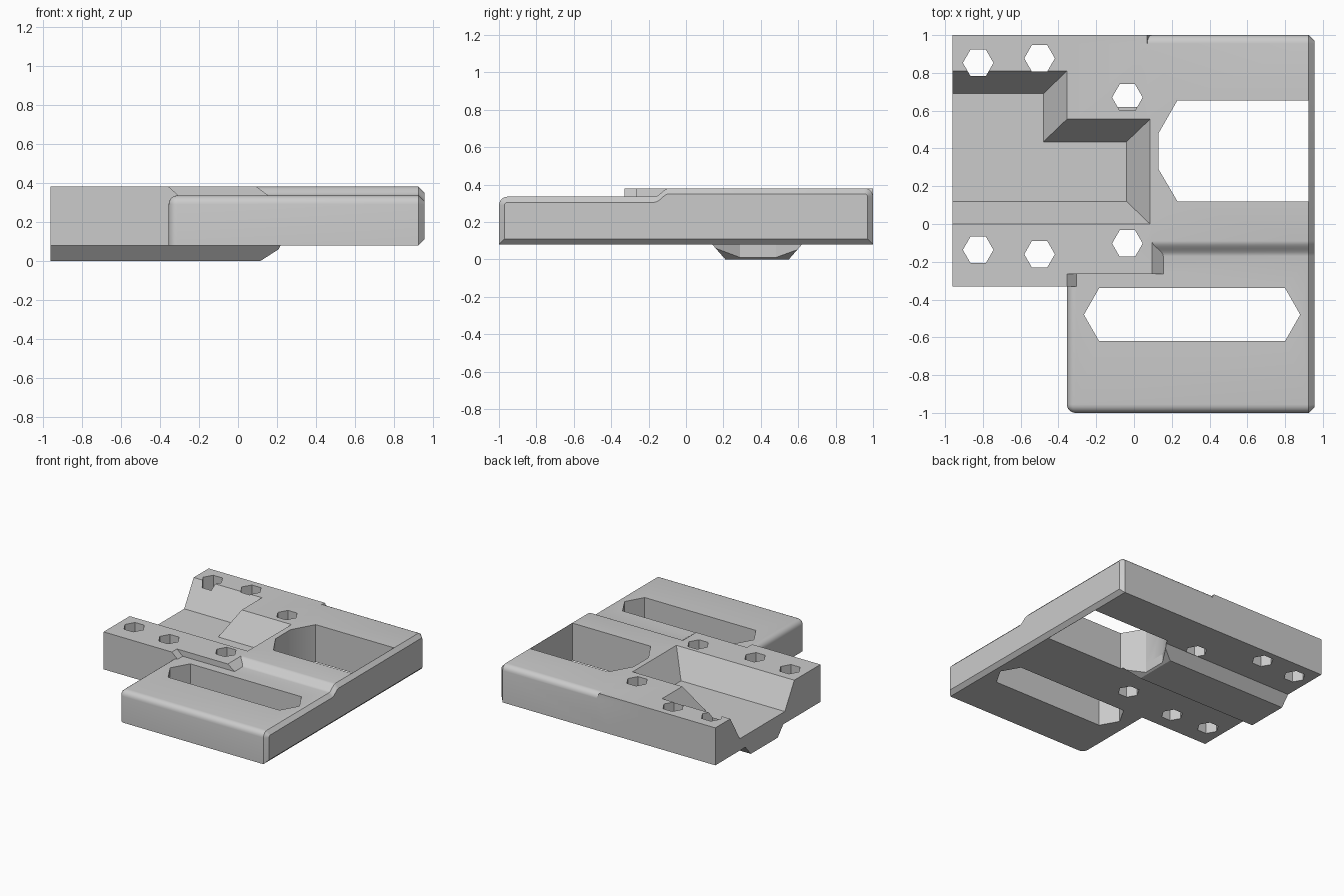
import bpy, bmesh
from math import sin, cos, pi, radians

if "Cube" in bpy.data.objects:
    bpy.data.objects.remove(bpy.data.objects["Cube"])

grey = bpy.data.materials.new("plain_grey")
grey.use_nodes = True
grey.diffuse_color = (0.6, 0.6, 0.6, 1)
grey.node_tree.nodes["Principled BSDF"].inputs["Base Color"].default_value = (0.6, 0.6, 0.6, 1)


def loft(name, rings):
    """Closed solid through rings of equal point count."""
    bm = bmesh.new()
    loops = [[bm.verts.new(p) for p in ring] for ring in rings]
    n = len(loops[0])
    for a, b in zip(loops, loops[1:]):
        for i in range(n):
            j = (i + 1) % n
            bm.faces.new((a[i], a[j], b[j], b[i]))
    bm.faces.new(loops[0])
    bm.faces.new(loops[-1])
    bmesh.ops.recalc_face_normals(bm, faces=bm.faces)
    mesh = bpy.data.meshes.new(name)
    bm.to_mesh(mesh)
    bm.free()
    mesh.materials.append(grey)
    obj = bpy.data.objects.new(name, mesh)
    bpy.context.collection.objects.link(obj)
    return obj


def prism_y(name, xz, lo, hi):
    return loft(name, [[(x, y, z) for x, z in xz] for y in (lo, hi)])


def prism_z(name, xy, lo=-0.3, hi=0.7):
    return loft(name, [[(x, y, z) for x, y in xy] for z in (lo, hi)])


def activate(obj):
    bpy.ops.object.select_all(action="DESELECT")
    obj.select_set(True)
    bpy.context.view_layer.objects.active = obj


def combine(target, tool, operation, keep=False):
    activate(target)
    mod = target.modifiers.new("combine", "BOOLEAN")
    mod.operation = operation
    mod.solver = "EXACT"
    mod.object = tool
    bpy.ops.object.modifier_apply(modifier=mod.name)
    if not keep:
        bpy.data.objects.remove(tool)


BASE, LOW, TOP, FLOOR = 0.08, 0.335, 0.38, 0.175
R, CH = 0.045, 0.03


# Stepped plate: a side section with rounded ends, lofted along x
def section(x, inset, base):
    r = max(R - inset, 0.002)
    arc = [i * pi / 10 for i in range(6)]
    front, back = -1 + inset, 1 - inset
    low, top = LOW - inset, TOP - inset
    pts = [(front, base)]
    pts += [(front + r - r * cos(a), low - r + r * sin(a)) for a in arc]
    for i in range(9):
        t = i / 8
        pts.append((-0.17 + 0.08 * t, low + (top - low) * (1 - cos(pi * t)) / 2))
    pts += [(back - r + r * sin(a), top - r + r * cos(a)) for a in arc]
    pts.append((back, base))
    return [(x, y, z) for y, z in pts]


rings = []
for i in range(6):
    a = i * pi / 10
    rings.append(section(-0.355 + R * (1 - cos(a)), R * (1 - sin(a)), BASE))
rings += [section(0.925, 0, BASE), section(0.955, CH, BASE + CH)]
plate = loft("mounting_plate", rings)


# Raised blocks with a sloping right end
def raised(name, left, right, run, front, back):
    return prism_y(name, [(left, BASE), (right + run, BASE), (right + run, LOW),
                          (right, TOP), (left, TOP)], front, back)


combine(plate, raised("left_block", -0.96, -0.355, 0.05, -0.33, 1), "UNION")
combine(plate, raised("middle_block", -0.5, 0.095, 0.06, -0.265, 0.05), "UNION")
combine(plate, raised("back_block", -0.5, 0.07, 0.025, -0.05, 1), "UNION")

# Stepped trough with sloping walls
rim = [(-1.2, 0), (0.085, 0), (0.085, 0.555), (-0.355, 0.555), (-0.355, 0.81), (-1.2, 0.81)]
bed = [(-1.2, 0.12), (-0.04, 0.12), (-0.04, 0.435), (-0.48, 0.435), (-0.48, 0.69), (-1.2, 0.69)]
trough = loft("trough_cutter", [[(x, y, z) for x, y in shape]
                                for shape, z in ((bed, FLOOR), (rim, TOP), (rim, 0.6))])
combine(plate, trough, "DIFFERENCE")

# Hexagonal bolt holes
for x, y in ((-0.825, 0.853), (-0.5, 0.877), (-0.035, 0.67),
             (-0.825, -0.137), (-0.5, -0.16), (-0.035, -0.103)):
    hexagon = [(x + 0.081 * cos(i * pi / 3), y + 0.081 * sin(i * pi / 3)) for i in range(6)]
    combine(plate, prism_z("bolt_cutter", hexagon), "DIFFERENCE")

# Long slot with pointed ends
slot = [(-0.265, -0.48), (-0.185, -0.34), (0.8, -0.34), (0.88, -0.48), (0.8, -0.62), (-0.185, -0.62)]
combine(plate, prism_z("slot_cutter", slot), "DIFFERENCE")

# Keel under the trough
keel = loft("keel", [
    [(-0.96, 0.14, BASE), (-0.96, 0.21, 0), (-0.96, 0.55, 0), (-0.96, 0.62, BASE)],
    [(0.24, 0.14, BASE), (0.115, 0.21, 0), (0.115, 0.55, 0), (0.24, 0.62, BASE)]])

# Large window, cut through plate and keel
window = prism_z("window_cutter", [(0.13, 0.29), (0.13, 0.48), (0.23, 0.655),
                                   (0.923, 0.655), (0.923, 0.12), (0.23, 0.12)])
combine(plate, window, "DIFFERENCE", keep=True)
combine(keel, window, "DIFFERENCE")

activate(plate)
bpy.ops.object.shade_smooth_by_angle(angle=radians(30))
